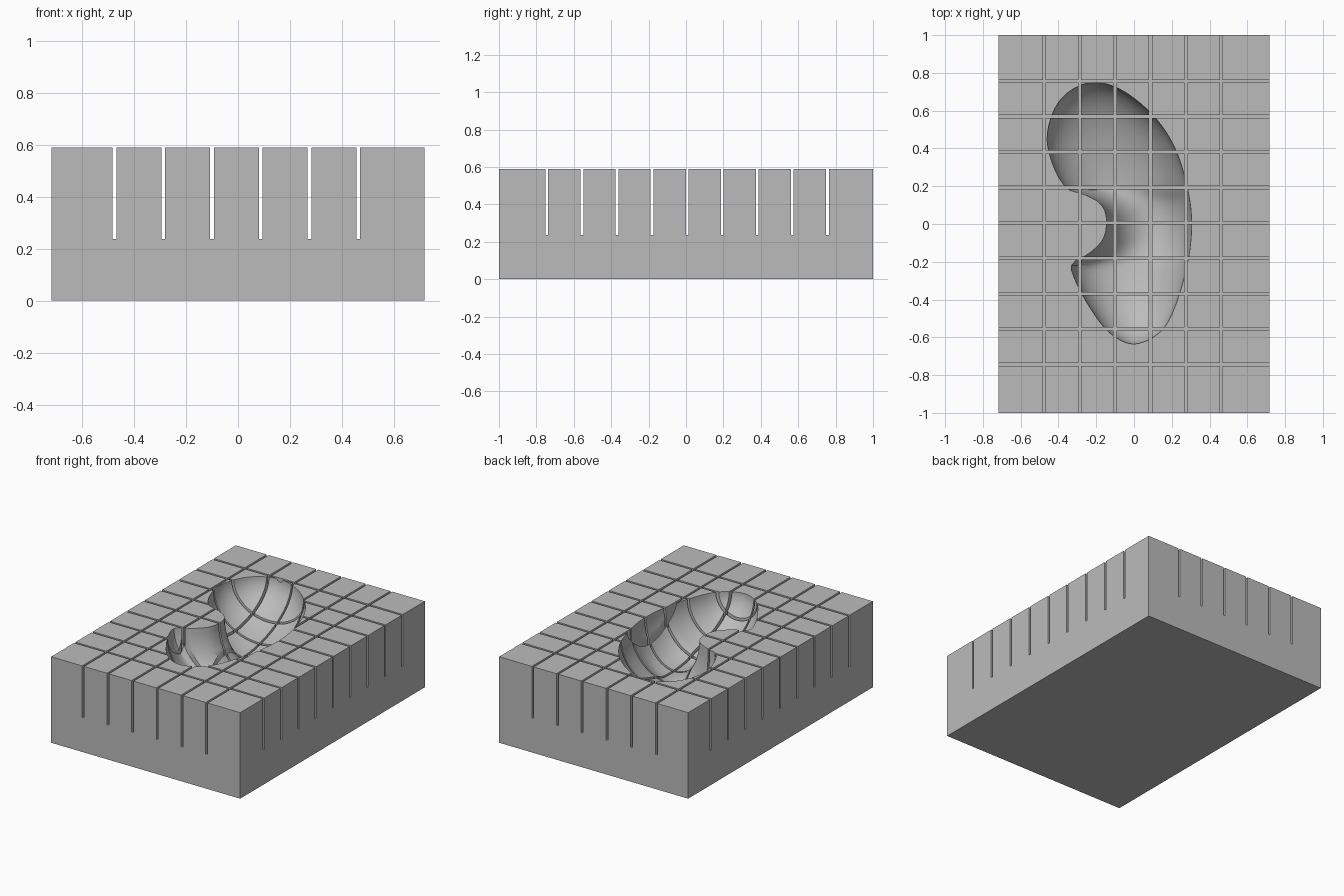
import bpy, bmesh, math
from mathutils import Vector

TOP, HALF_X, HALF_Y = 0.59, 0.717, 1.0
GROOVE_FLOOR, GROOVE_WIDTH, STEP = 0.237, 0.0145, 0.1875
CAVITY_DEPTH = 0.31

if "Cube" in bpy.data.objects:
    bpy.data.objects.remove(bpy.data.objects["Cube"], do_unlink=True)

grey = bpy.data.materials.new("plain_grey")
grey.use_nodes = True
grey.diffuse_color = (0.5, 0.5, 0.5, 1)
grey.node_tree.nodes["Principled BSDF"].inputs["Base Color"].default_value = grey.diffuse_color


def make_object(name, bm):
    bmesh.ops.recalc_face_normals(bm, faces=bm.faces)
    mesh = bpy.data.meshes.new(name)
    bm.to_mesh(mesh)
    bm.free()
    mesh.materials.append(grey)
    obj = bpy.data.objects.new(name, mesh)
    bpy.context.collection.objects.link(obj)
    return obj


def add_box(bm, low, high):
    verts = bmesh.ops.create_cube(bm, size=1)["verts"]
    for v in verts:
        v.co = Vector([(a + b) / 2 + c * (b - a) for a, b, c in zip(low, high, v.co)])


# Solid block
bm = bmesh.new()
add_box(bm, (-HALF_X, -HALF_Y, 0), (HALF_X, HALF_Y, TOP))
block = make_object("slicing_block", bm)


# Slot cutters, one set for each direction
def slot_cutter(name, axis, first, count):
    bm = bmesh.new()
    for i in range(count):
        low, high = [-2, -2, GROOVE_FLOOR], [2, 2, 1]
        low[axis] = first + i * STEP - GROOVE_WIDTH / 2
        high[axis] = low[axis] + GROOVE_WIDTH
        add_box(bm, low, high)
    return make_object(name, bm)


# Kidney-shaped rim: right side going up, then left side coming down
right_side = [(0, -.635), (.14, -.57), (.22, -.43), (.285, -.2), (.305, 0), (.285, .18),
              (.22, .395), (.11, .565), (-.05, .7), (-.2, .75)]
left_side = [(-.33, .71), (-.42, .61), (-.46, .45), (-.42, .29), (-.35, .185), (-.26, .155),
             (-.18, .11), (-.147, .04), (-.155, -.06), (-.2, -.125), (-.26, -.17),
             (-.33, -.215), (-.31, -.3), (-.235, -.44), (-.13, -.575)]
rim = [Vector(p) for p in right_side + left_side]


def smooth_path(start, end, steps=10):
    """Smooth curve through the closed rim, from one point number to another."""
    path = []
    for i in range(start, end):
        a, b, c, d = (rim[(i + k) % len(rim)] for k in (-1, 0, 1, 2))
        for s in range(steps):
            t = s / steps
            path.append(b + t / 2 * ((c - a) + t * ((2 * a - 5 * b + 4 * c - d)
                                                    + t * (3 * b - a - 3 * c + d))))
    return path + [rim[end % len(rim)]]


def x_at(path, y):
    for p, q in zip(path, path[1:]):
        if min(p.y, q.y) <= y <= max(p.y, q.y) and p.y != q.y:
            return p.x + (q.x - p.x) * (y - p.y) / (q.y - p.y)
    return path[-1].x


def cavity_cutter(sections=80, arc=28):
    """Half-round cross-sections lofted from the front end to the back end."""
    last = len(right_side) - 1
    right, left = smooth_path(0, last), smooth_path(last, len(rim))
    y0, y1 = rim[0].y, rim[last].y
    bm = bmesh.new()
    rings = []
    for i in range(sections):
        u = -math.cos(math.pi * (i + 0.4) / (sections - 0.2))
        y = (y0 + y1) / 2 + u * (y1 - y0) / 2
        xl, xr = x_at(left, y), x_at(right, y)
        depth = CAVITY_DEPTH * math.sqrt(1 - u * u)
        ring = [bm.verts.new((xl, y, TOP + 0.1))]
        for k in range(arc + 1):
            a = math.pi * k / arc
            ring.append(bm.verts.new(((xl + xr) / 2 - math.cos(a) * (xr - xl) / 2, y,
                                      TOP - depth * math.sin(a))))
        ring.append(bm.verts.new((xr, y, TOP + 0.1)))
        rings.append(ring)
    for r, s in zip(rings, rings[1:]):
        for k in range(len(r)):
            j = (k + 1) % len(r)
            bm.faces.new((r[k], r[j], s[j], s[k]))
    bm.faces.new(rings[0])
    bm.faces.new(rings[-1])
    return make_object("cavity_cutter", bm)


# Cut the cavity first, then both sets of slots
bpy.ops.object.select_all(action="DESELECT")
bpy.context.view_layer.objects.active = block
block.select_set(True)
cutters = [cavity_cutter(),
           slot_cutter("lengthwise_slot_cutter", 0, -0.475, 6),
           slot_cutter("crosswise_slot_cutter", 1, -0.744, 9)]
for cutter in cutters:
    cutter.hide_render = True
    mod = block.modifiers.new(cutter.name, "BOOLEAN")
    mod.operation = "DIFFERENCE"
    mod.solver = "EXACT"
    mod.object = cutter
    bpy.ops.object.modifier_apply(modifier=mod.name)
    bpy.data.objects.remove(cutter, do_unlink=True)

bpy.ops.object.shade_smooth_by_angle(angle=math.radians(30))
